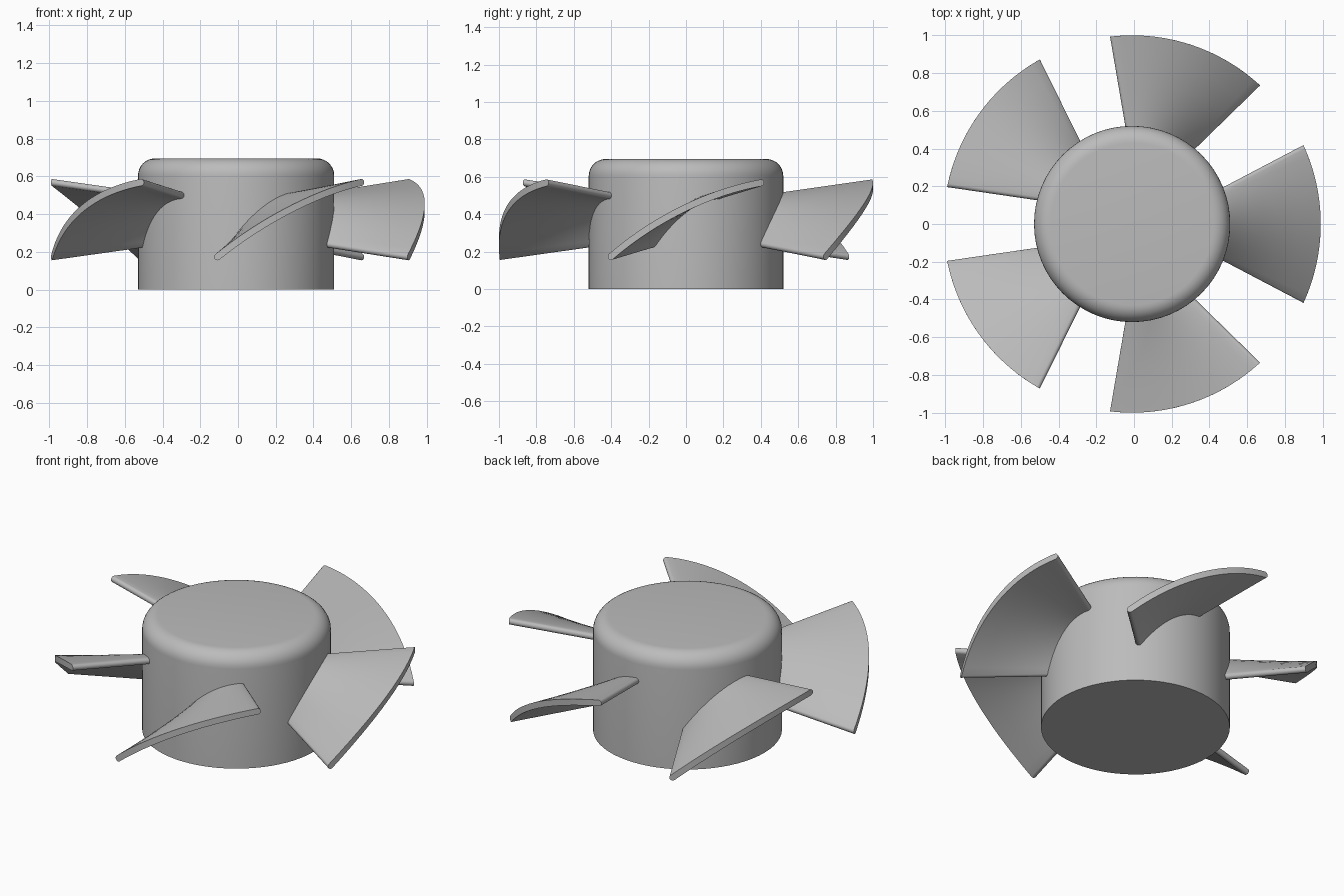
import bpy, bmesh, math
from mathutils import Vector, Matrix

if "Cube" in bpy.data.objects:
    bpy.data.objects.remove(bpy.data.objects["Cube"])

BLADES = 5
CENTRE_X = -0.01
HUB_RADIUS, HUB_HEIGHT, HUB_ROUND = 0.52, 0.695, 0.09
THICK = 0.018  # half thickness of a blade

grey = bpy.data.materials.new("plain grey")
grey.use_nodes = True
colour = (0.5, 0.5, 0.5, 1)
grey.diffuse_color = colour
grey.node_tree.nodes["Principled BSDF"].inputs["Base Color"].default_value = colour


def add_object(name, mesh, angle=0):
    obj = bpy.data.objects.new(name, mesh)
    bpy.context.collection.objects.link(obj)
    obj.location.x = CENTRE_X
    obj.rotation_euler.z = angle
    return obj


def finish_mesh(bm, name):
    bmesh.ops.recalc_face_normals(bm, faces=bm.faces[:])
    mesh = bpy.data.meshes.new(name)
    bm.to_mesh(mesh)
    bm.free()
    mesh.materials.append(grey)
    return mesh


# Hub: cylinder with a rounded top rim
bm = bmesh.new()
bmesh.ops.create_cone(bm, cap_ends=True, segments=64, radius1=HUB_RADIUS,
                      radius2=HUB_RADIUS, depth=HUB_HEIGHT,
                      matrix=Matrix.Translation((0, 0, HUB_HEIGHT / 2)))
rim = [e for e in bm.edges if all(v.co.z > HUB_HEIGHT - 0.01 for v in e.verts)]
bmesh.ops.bevel(bm, geom=rim, offset=HUB_ROUND, segments=8, profile=0.5, affect='EDGES')
parts = [add_object("hub", finish_mesh(bm, "hub"))]


# Blade outline wrapped on a cylinder: arched strip with round ends
def outline(radius, half_angle, low, high, arch, steps=20, cap=8):
    half = radius * math.radians(half_angle)

    def centre(t):
        z = (low + high) / 2 + t * (high - low) / 2 + arch * (1 - t * t)
        return Vector((t * half, z))

    def normal(t):
        slope = Vector((half, (high - low) / 2 - 2 * arch * t)).normalized()
        return Vector((-slope.y, slope.x))

    ts = [-1 + 2 * i / steps for i in range(steps + 1)]
    flat = [centre(t) + normal(t) * THICK for t in ts]
    for end in (1, -1):
        for k in range(1, cap):
            turn = Matrix.Rotation(-math.pi * k / cap, 2)
            flat.append(centre(end) + turn @ (normal(end) * THICK * end))
        if end == 1:
            flat += [centre(t) - normal(t) * THICK for t in reversed(ts)]
    return [Vector((radius * math.cos(p.x / radius),
                    radius * math.sin(p.x / radius), p.y)) for p in flat]


# Blade: straight lines from the root outline to the tip outline
root = outline(HUB_RADIUS, 20.0, 0.24, 0.50, 0.06)
tip = outline(1.0, 23.7, 0.173, 0.568, 0.065)
bm = bmesh.new()
rings = []
for f in (-0.1, 0.0, 0.25, 0.5, 0.75, 1.0):
    rings.append([bm.verts.new(a.lerp(b, f)) for a, b in zip(root, tip)])
for inner, outer in zip(rings, rings[1:]):
    for i in range(len(inner)):
        j = (i + 1) % len(inner)
        bm.faces.new((inner[i], inner[j], outer[j], outer[i]))
# End faces as strips joining the upper and lower sides
count = len(root)
for ring in (rings[0], rings[-1]):
    start = 24  # middle of the high round end
    for k in range(count // 2):
        corners = [ring[(start + k) % count], ring[(start + k + 1) % count],
                   ring[(start - k - 1) % count], ring[(start - k) % count]]
        unique = list(dict.fromkeys(corners))
        if len(unique) > 2:
            bm.faces.new(unique)
blade_mesh = finish_mesh(bm, "blade")

for n in range(BLADES):
    parts.append(add_object(f"blade_{n + 1}", blade_mesh, math.tau * n / BLADES))

# Smooth shading with sharp rims kept
bpy.ops.object.select_all(action='DESELECT')
for obj in parts[:2]:
    obj.select_set(True)
bpy.context.view_layer.objects.active = parts[0]
bpy.ops.object.shade_smooth_by_angle(angle=math.radians(35))
